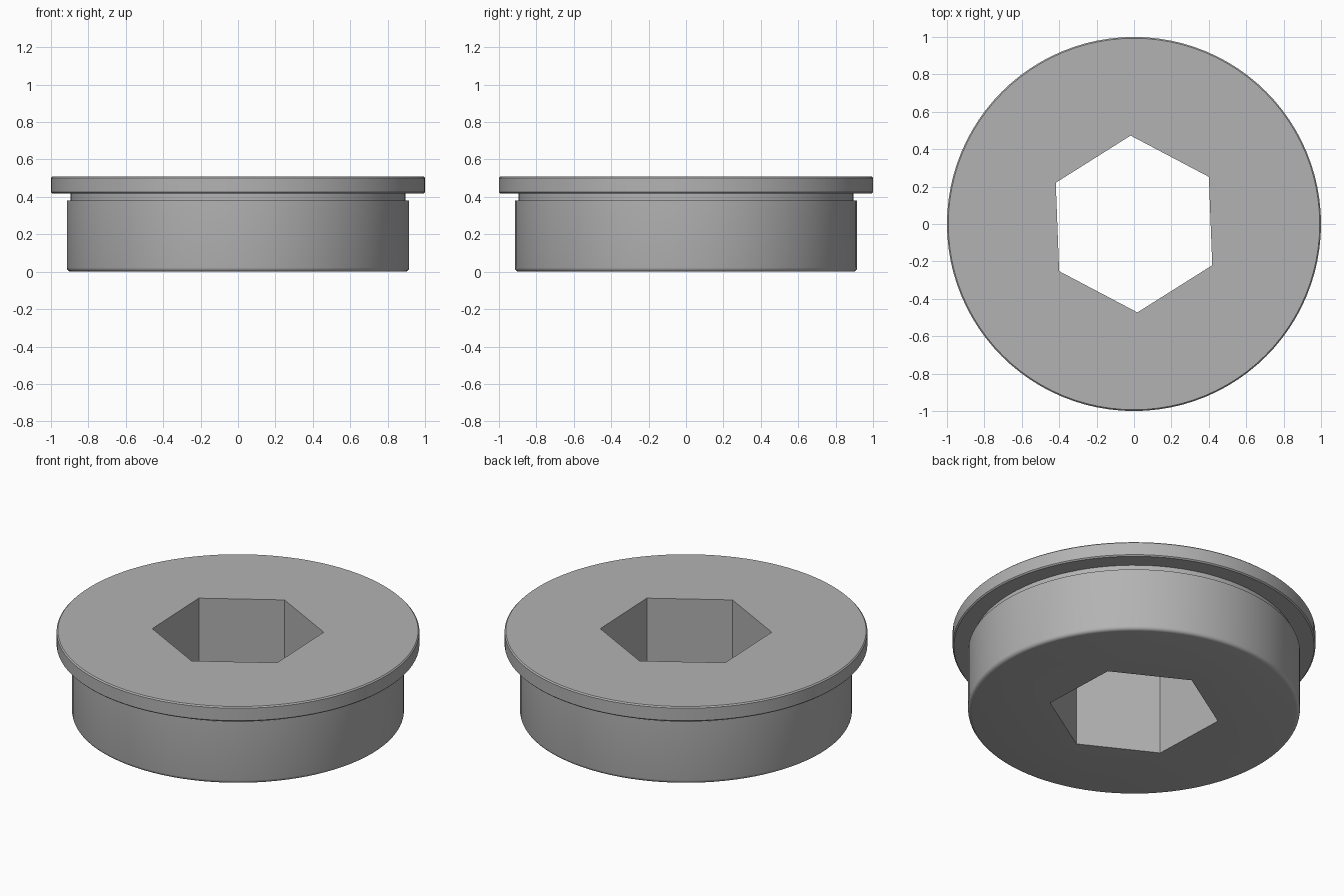
import bpy, bmesh, math

cube = bpy.data.objects.get("Cube")
if cube:
    bpy.data.objects.remove(cube, do_unlink=True)

SEGMENTS = 96
HEIGHT = 0.508

# One plain metal colour
metal = bpy.data.materials.new("grey metal")
metal.use_nodes = True
colour = (0.45, 0.45, 0.45, 1)
metal.diffuse_color = colour
metal.node_tree.nodes["Principled BSDF"].inputs["Base Color"].default_value = colour


def ring(bm, radius, z, count, turn=0.0):
    """Closed loop of vertices around the z axis."""
    angles = [turn + math.tau * i / count for i in range(count)]
    return [bm.verts.new((radius * math.cos(a), radius * math.sin(a), z)) for a in angles]


def wall(bm, low, high):
    """Quads joining two loops of equal count."""
    n = len(low)
    for i in range(n):
        j = (i + 1) % n
        bm.faces.new((low[i], low[j], high[j], high[i]))


def cap(bm, outer, inner):
    """Flat face between the outer edge and the hexagonal hole."""
    edges = []
    for loop in (outer, inner):
        for i, v in enumerate(loop):
            edges.append(bm.edges.get((v, loop[(i + 1) % len(loop)])))
    bmesh.ops.triangle_fill(bm, use_beauty=True, edges=edges, normal=(0, 0, 1))


# Outer profile: rounded foot, body, neck groove, flange with fine chamfers
foot = 0.022
profile = []
for i in range(5):
    a = math.radians(90 * i / 4)
    profile.append((0.915 - foot + foot * math.sin(a), foot - foot * math.cos(a)))
profile += [(0.915, 0.38), (0.895, 0.38), (0.895, 0.418), (0.993, 0.418),
            (1.0, 0.425), (1.0, HEIGHT - 0.007), (0.993, HEIGHT)]

bm = bmesh.new()
rings = [ring(bm, r, z, SEGMENTS) for r, z in profile]
for low, high in zip(rings, rings[1:]):
    wall(bm, low, high)

# Hexagonal through socket, turned slightly
hexes = [ring(bm, 0.473, z, 6, math.radians(32.2)) for z in (0, HEIGHT)]
wall(bm, *hexes)
cap(bm, rings[0], hexes[0])
cap(bm, rings[-1], hexes[1])
bmesh.ops.recalc_face_normals(bm, faces=bm.faces)

mesh = bpy.data.meshes.new("flanged_plug")
bm.to_mesh(mesh)
bm.free()
mesh.materials.append(metal)
plug = bpy.data.objects.new("flanged_plug", mesh)
bpy.context.collection.objects.link(plug)

# Smooth round sides, crisp corners
bpy.ops.object.select_all(action="DESELECT")
plug.select_set(True)
bpy.context.view_layer.objects.active = plug
bpy.ops.object.shade_smooth_by_angle(angle=math.radians(30))
